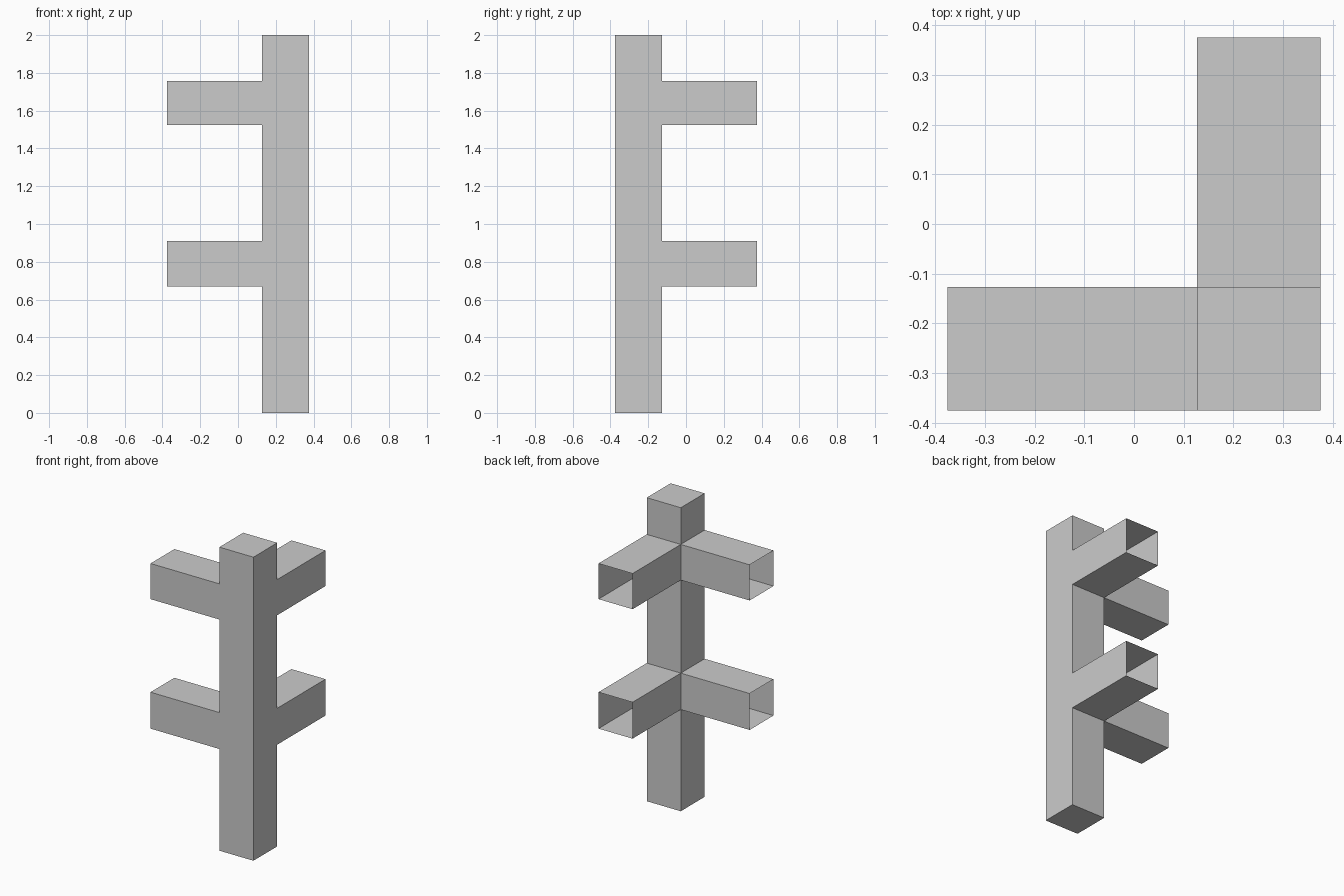
import bpy, bmesh
from mathutils import Vector

if "Cube" in bpy.data.objects:
    bpy.data.objects.remove(bpy.data.objects["Cube"])

OUT, IN = 0.375, 0.127                         # outer and inner planes of the post
LEVELS = [0, 0.67, 0.91, 1.523, 1.758, 2]      # post segments; rails sit on the 2nd and 4th

bm = bmesh.new()

# Closed corner post, extruded upward level by level
base = bm.faces.new([bm.verts.new(p) for p in
                     ((IN, -OUT, 0), (IN, -IN, 0), (OUT, -IN, 0), (OUT, -OUT, 0))])
top = base
for low, high in zip(LEVELS, LEVELS[1:]):
    geom = bmesh.ops.extrude_face_region(bm, geom=[top], use_keep_orig=(low == 0))["geom"]
    if low and top.is_valid:
        bm.faces.remove(top)
    top = next(g for g in geom if isinstance(g, bmesh.types.BMFace))
    bmesh.ops.translate(bm, verts=top.verts[:], vec=(0, 0, high - low))
bmesh.ops.recalc_face_normals(bm, faces=bm.faces[:])
bm.normal_update()

# Post sides that carry a rail, facing -x and +y
sides = []
for direction in (Vector((-1, 0, 0)), Vector((0, 1, 0))):
    for low, high in (LEVELS[1:3], LEVELS[3:5]):
        sides += [(f, direction) for f in bm.faces if f.normal.dot(direction) > 0.9
                  and abs(f.calc_center_median().z - (low + high) / 2) < 0.01]

# Hollow rails with open ends, pulled out of those sides
for side, direction in sides:
    caps = bmesh.ops.extrude_discrete_faces(bm, faces=[side])["faces"]
    bmesh.ops.translate(bm, verts=caps[0].verts[:], vec=direction * (OUT + IN))
    bmesh.ops.delete(bm, geom=caps, context='FACES_ONLY')

bmesh.ops.remove_doubles(bm, verts=bm.verts[:], dist=0.0001)
bmesh.ops.recalc_face_normals(bm, faces=bm.faces[:])

mesh = bpy.data.meshes.new("fence_corner")
bm.to_mesh(mesh)
bm.free()
bpy.context.collection.objects.link(bpy.data.objects.new("fence_corner", mesh))
